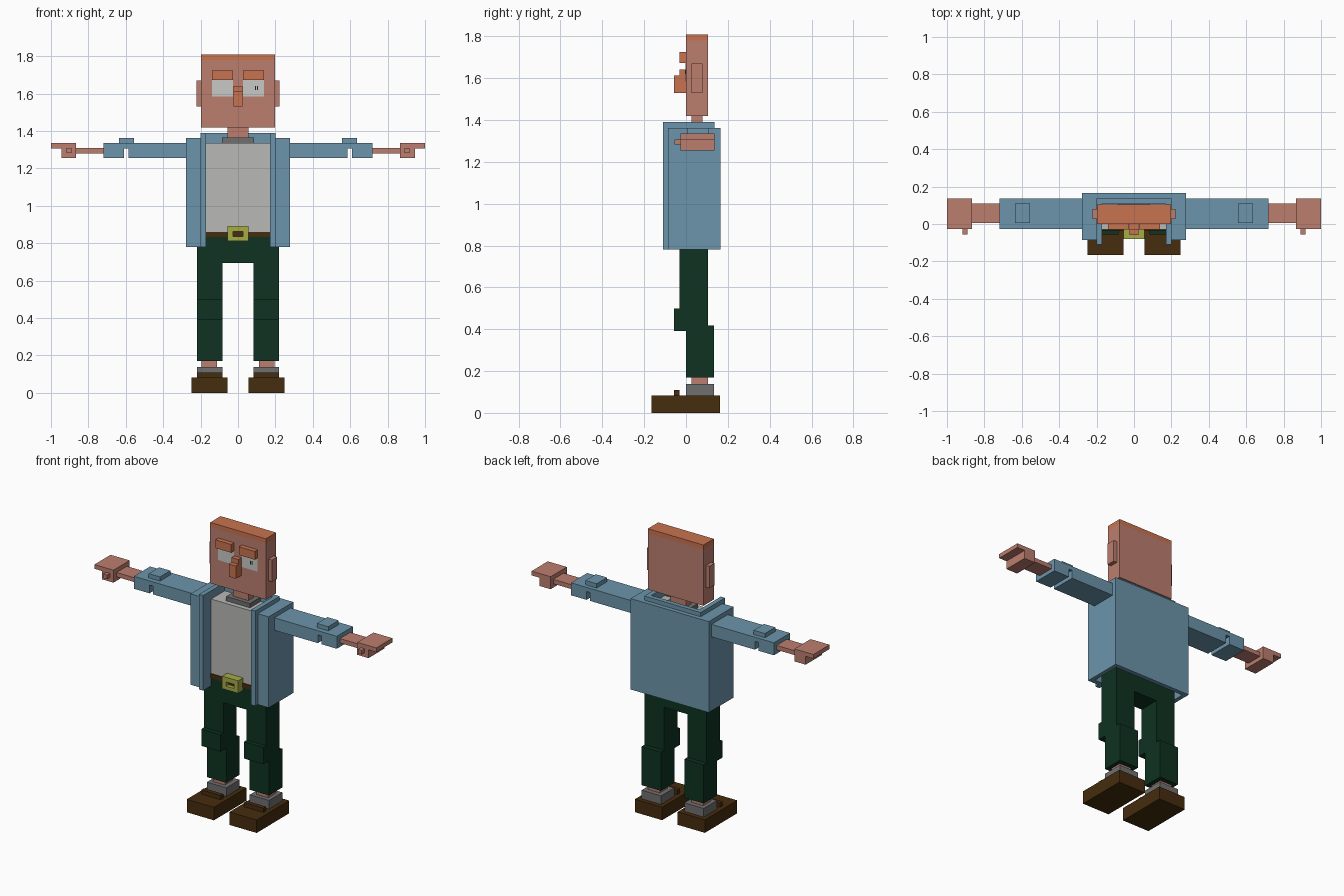
import bpy
import bmesh


def lin(v):
    v /= 255
    return v / 12.92 if v <= 0.04045 else ((v + 0.055) / 1.055) ** 2.4


def material(name, r, g, b):
    m = bpy.data.materials.new(name)
    m.diffuse_color = (lin(r), lin(g), lin(b), 1)
    return m


skin = material("skin", 188, 126, 111)
orange = material("orange hair", 200, 115, 80)
eye_white = material("eye white", 200, 200, 198)
shirt_grey = material("shirt grey", 184, 184, 182)
blue = material("jacket blue", 108, 149, 171)
green = material("trouser green", 14, 50, 33)
brown = material("leather brown", 70, 44, 14)
grey = material("sock grey", 112, 112, 112)
yellow = material("buckle yellow", 166, 172, 70)
dark = material("pupil dark", 35, 35, 35)


def part(name, mat, *boxes, mirror=False):
    """Join boxes given as (x0, x1, y0, y1, z0, z1), optionally mirrored in x."""
    bm = bmesh.new()
    for x0, x1, y0, y1, z0, z1 in boxes:
        sides = [(x0, x1)] + ([(-x1, -x0)] if mirror else [])
        for a, b in sides:
            verts = bmesh.ops.create_cube(bm, size=1)["verts"]
            for v in verts:
                v.co = (b if v.co.x > 0 else a,
                        y1 if v.co.y > 0 else y0,
                        z1 if v.co.z > 0 else z0)
    mesh = bpy.data.meshes.new(name)
    bm.to_mesh(mesh)
    bm.free()
    mesh.materials.append(mat)
    obj = bpy.data.objects.new(name, mesh)
    bpy.context.collection.objects.link(obj)
    return obj


# Head and face
part("head", skin, (-.197, .197, 0, .105, 1.42, 1.78))
part("hair", orange, (-.197, .197, 0, .105, 1.78, 1.81))
part("ears", skin, (.197, .222, .027, .08, 1.53, 1.67), mirror=True)
part("eyebrows", orange, (.027, .14, -.03, 0, 1.672, 1.725), mirror=True)
part("eyes", eye_white, (.027, .14, -.003, .002, 1.585, 1.672), mirror=True)
part("pupil", dark, (.09, .095, -.005, 0, 1.62, 1.64),
     (.101, .106, -.005, 0, 1.62, 1.64))
part("nose", orange, (-.025, .025, -.03, 0, 1.53, 1.642),
     (-.025, .025, -.058, -.03, 1.53, 1.612))
part("neck", skin, (-.055, .055, .027, .08, 1.33, 1.42))

# Shirt and its collar
part("shirt", shirt_grey, (-.17, .17, -.03, .108, .86, 1.337))
part("shirt_collar", grey, (-.085, .085, 0, .108, 1.337, 1.365))

# Jacket: back, sides, front flaps, shoulders, lapels and back collar
part("jacket_back", blue, (-.277, .277, .137, .165, .78, 1.363))
part("jacket_sides", blue, (.25, .277, -.085, .137, .78, 1.363),
     (.2, .25, -.085, -.055, .78, 1.363),
     (.2, .25, -.055, .137, 1.335, 1.363), mirror=True)
part("jacket_lapels", blue, (.17, .2, -.11, -.03, .78, 1.39),
     (.17, .2, -.03, .137, .86, 1.39), mirror=True)
part("jacket_collar", blue, (-.17, .17, .108, .137, 1.3, 1.39))

# Sleeves with a notch under the elbow and a patch above it
part("sleeves", blue, (.277, .585, -.027, .137, 1.255, 1.335),
     (.585, .61, -.027, .137, 1.308, 1.335),
     (.61, .72, -.027, .137, 1.255, 1.335), mirror=True)
part("elbow_patches", blue, (.557, .637, .005, .11, 1.335, 1.362), mirror=True)

# Hands
part("wrists", skin, (.72, .865, .005, .11, 1.28, 1.308), mirror=True)
part("hands", skin, (.865, 1, -.027, .137, 1.308, 1.335),
     (.865, .945, -.027, .137, 1.255, 1.308),
     (.89, .917, -.056, -.027, 1.282, 1.308), mirror=True)

# Belt and square ring buckle
part("belt", brown, (-.22, .22, -.035, .108, .833, .86))
part("buckle", yellow, (-.057, -.028, -.08, -.03, .812, .892),
     (.028, .057, -.08, -.03, .812, .892),
     (-.028, .028, -.08, -.03, .812, .835),
     (-.028, .028, -.08, -.03, .862, .892))
part("buckle_centre", brown, (-.028, .028, -.055, -.035, .835, .862))

# Trousers
part("hips", green, (-.22, .22, -.03, .105, .695, .833))
part("upper_legs", green, (.083, .22, -.03, .105, .4, .695), mirror=True)
part("knee_pads", green, (.083, .22, -.057, -.03, .392, .5),
     (.083, .22, -.03, 0, .392, .4), mirror=True)
part("lower_legs", green, (.083, .22, 0, .135, .17, .418), mirror=True)

# Feet
part("ankles", skin, (.112, .195, .027, .105, .135, .175), mirror=True)
part("socks", grey, (.083, .22, 0, .135, .083, .138), mirror=True)
part("shoes", brown, (.055, .248, -.165, .163, 0, .083),
     (.083, .22, -.057, -.03, .083, .11), mirror=True)
